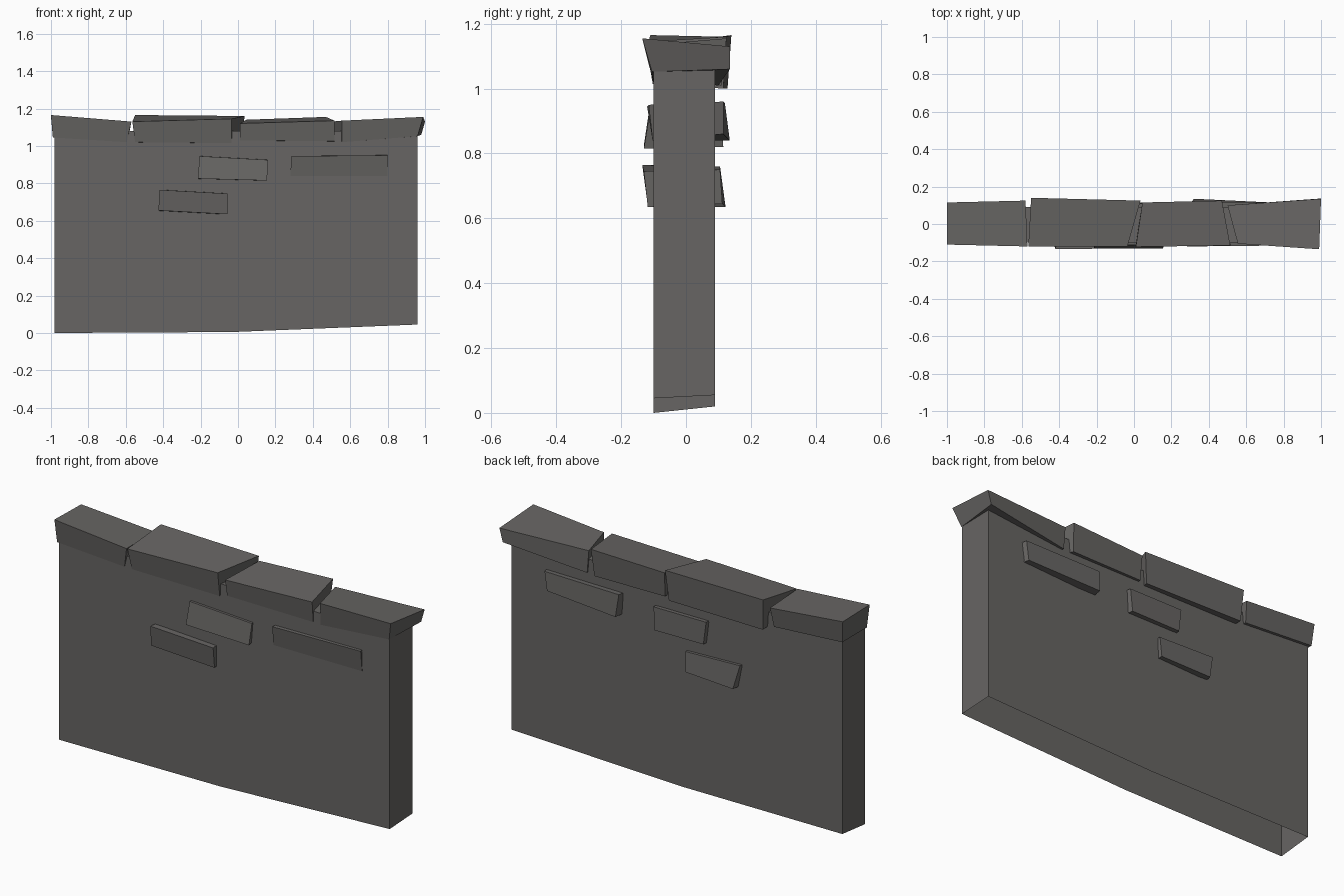
import bpy


def material(name, rgb):
    m = bpy.data.materials.new(name)
    m.diffuse_color = (*rgb, 1)
    return m


stone = material("dark grey stone", (0.135, 0.13, 0.125))
BOX = [(0, 1, 2, 3), (7, 6, 5, 4), (1, 0, 4, 5), (2, 1, 5, 6), (3, 2, 6, 7), (0, 3, 7, 4)]


def mesh_object(name, verts, faces):
    me = bpy.data.meshes.new(name)
    me.from_pydata(verts, [], faces)
    me.materials.append(stone)
    ob = bpy.data.objects.new(name, me)
    bpy.context.collection.objects.link(ob)
    return ob


def block(name, front, back, yt, yb):
    """Skewed block. front/back: four (x, z) corners from bottom left, anticlockwise.
    yt/yb: y of front-left, front-right, back-left, back-right at top / bottom."""
    rows = []
    for quad, i in ((front, 0), (back, 2)):
        ys = (yb[i], yb[i + 1], yt[i + 1], yt[i])
        rows += [(x, y, z) for (x, z), y in zip(quad, ys)]
    return mesh_object(name, rows, BOX)


# wall body: bent lower edge, open underneath
rings = [(-0.98, 0.0, 0.02), (-0.03, 0.005, 0.02), (0.96, 0.045, 0.055)]
verts = []
for x, zf, zb in rings:
    verts += [(x, -0.1, zf), (x, -0.1, 1.08), (x, 0.09, 1.08), (x, 0.09, zb)]
faces = [(0, 1, 2, 3), (11, 10, 9, 8)]
for a in (0, 4):
    faces += [(a + i, a + i + 4, a + i + 5, a + i + 1) for i in range(3)]
mesh_object("wall", verts, faces)

# coping stones along the top
block("coping_left",
      [(-0.99, 1.045), (-0.595, 1.02), (-0.57, 1.13), (-1.0, 1.165)],
      [(-0.99, 1.045), (-0.59, 1.02), (-0.58, 1.125), (-1.0, 1.16)],
      (-0.11, -0.12, 0.115, 0.125), (-0.101, -0.101, 0.105, 0.105))
block("coping_mid_left",
      [(-0.55, 1.02), (-0.035, 1.015), (-0.035, 1.145), (-0.565, 1.13)],
      [(-0.54, 1.0), (0.02, 1.0), (0.035, 1.16), (-0.55, 1.165)],
      (-0.12, -0.12, 0.14, 0.125), (-0.103, -0.103, 0.128, 0.115))
block("coping_mid_right",
      [(0.01, 1.03), (0.515, 1.025), (0.515, 1.135), (0.01, 1.12)],
      [(0.05, 1.01), (0.46, 1.01), (0.47, 1.155), (0.045, 1.14)],
      (-0.122, -0.115, 0.115, 0.125), (-0.105, -0.105, 0.105, 0.11))
block("coping_right",
      [(0.555, 1.02), (0.96, 1.052), (0.99, 1.155), (0.555, 1.135)],
      [(0.51, 1.01), (0.98, 1.06), (1.0, 1.13), (0.5, 1.13)],
      (-0.105, -0.135, 0.1, 0.135), (-0.101, -0.105, 0.1, 0.135))

# through bricks, standing proud on both sides of the wall
block("brick_centre",
      [(-0.215, 0.825), (0.155, 0.815), (0.16, 0.925), (-0.205, 0.945)],
      [(-0.18, 0.82), (0.105, 0.82), (0.113, 0.94), (-0.195, 0.94)],
      (-0.112, -0.112, 0.11, 0.11), (-0.13, -0.13, 0.112, 0.115))
block("brick_low",
      [(-0.425, 0.655), (-0.055, 0.635), (-0.055, 0.745), (-0.42, 0.765)],
      [(-0.36, 0.635), (-0.075, 0.645), (-0.07, 0.75), (-0.39, 0.76)],
      (-0.135, -0.13, 0.105, 0.105), (-0.12, -0.118, 0.122, 0.112))
block("brick_right",
      [(0.28, 0.84), (0.80, 0.84), (0.80, 0.95), (0.285, 0.945)],
      [(0.32, 0.84), (0.735, 0.86), (0.749, 0.96), (0.31, 0.955)],
      (-0.12, -0.115, 0.12, 0.115), (-0.103, -0.103, 0.135, 0.115))
